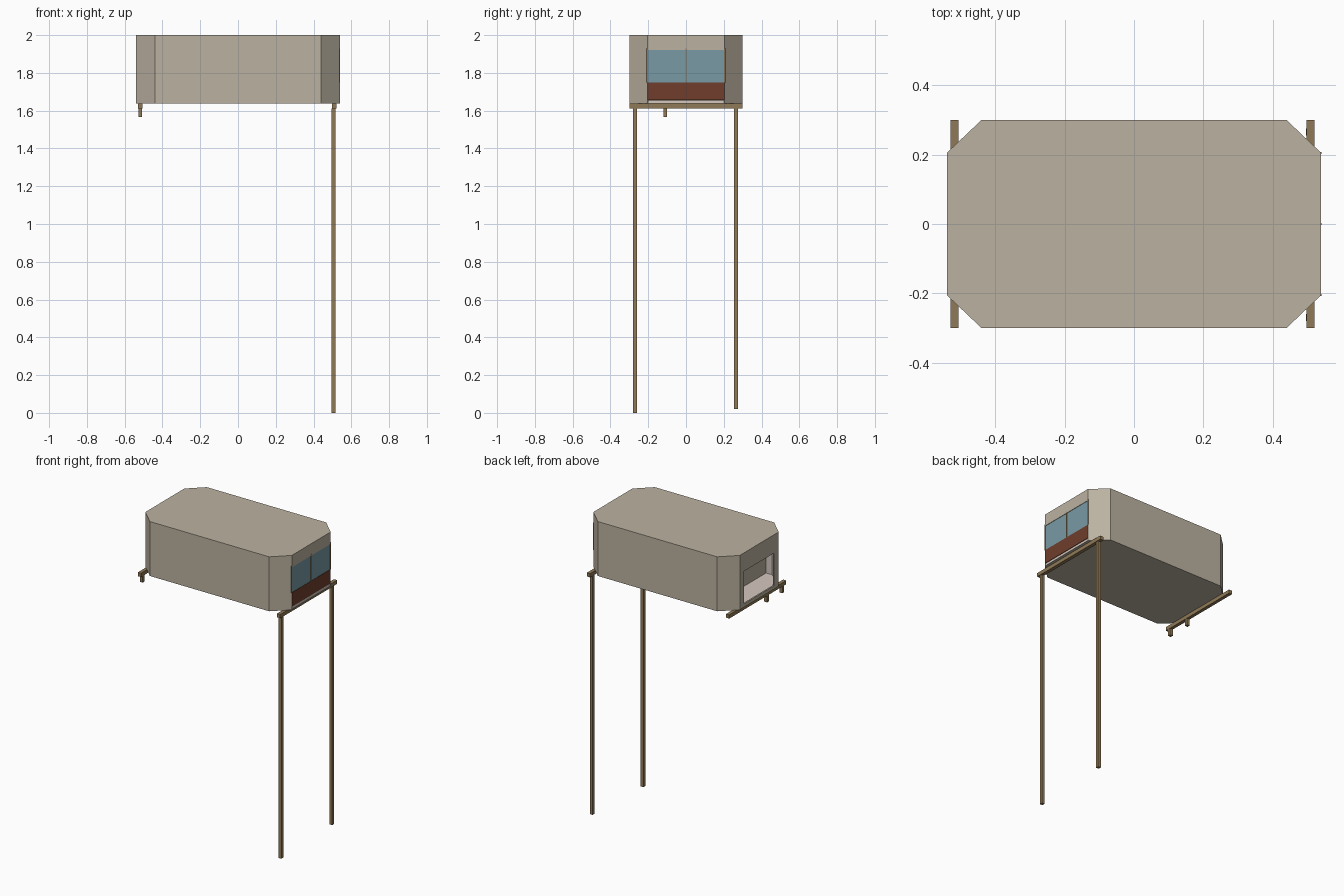
import bpy, bmesh
from mathutils import Vector

if "Cube" in bpy.data.objects:
    bpy.data.objects.remove(bpy.data.objects["Cube"])


def mat(name, rgb):
    m = bpy.data.materials.new(name)
    m.diffuse_color = (*rgb, 1)
    m.use_nodes = True
    m.node_tree.nodes["Principled BSDF"].inputs["Base Color"].default_value = m.diffuse_color
    return m


BEIGE = mat("beige_panel", (0.50, 0.445, 0.355))
CREAM = mat("cream_lining", (0.66, 0.58, 0.52))
GLASS = mat("blue_glass", (0.19, 0.32, 0.37))
BROWN = mat("red_brown", (0.16, 0.048, 0.024))
WOOD = mat("timber", (0.28, 0.195, 0.095))


def prism(name, outline, z0, z1, material):
    """Extrude a flat outline between two heights."""
    bm = bmesh.new()
    face = bm.faces.new([bm.verts.new((x, y, z0)) for x, y in outline])
    ext = bmesh.ops.extrude_face_region(bm, geom=[face])
    top = [v for v in ext["geom"] if isinstance(v, bmesh.types.BMVert)]
    bmesh.ops.translate(bm, verts=top, vec=(0, 0, z1 - z0))
    bmesh.ops.recalc_face_normals(bm, faces=bm.faces[:])
    me = bpy.data.meshes.new(name)
    bm.to_mesh(me)
    bm.free()
    me.materials.append(material)
    ob = bpy.data.objects.new(name, me)
    bpy.context.collection.objects.link(ob)
    return ob


def box(name, x, y, z, material):
    return prism(name, [(x[0], y[0]), (x[1], y[0]), (x[1], y[1]), (x[0], y[1])], *z, material)


def wall(name, a, b, z0, z1, material, inset=0.0, t=0.01):
    """Upright panel between two outline points, thickened towards the inside."""
    a, b = Vector(a), Vector(b)
    d = (b - a).normalized()
    n = Vector((-d.y, d.x))
    a, b = a + n * inset, b + n * inset
    return prism(name, [a, b, b + n * t, a + n * t], z0, z1, material)


L, W, CX, CY = 0.54, 0.30, 0.44, 0.205
Z0, Z1 = 1.64, 2.0
octagon = [(-CX, -W), (CX, -W), (L, -CY), (L, CY), (CX, W), (-CX, W), (-L, CY), (-L, -CY)]

# Roof, underside and lining of the floor
prism("roof", octagon, Z1 - 0.01, Z1, BEIGE)
prism("underside", octagon, Z0 - 0.003, Z0, BEIGE)
prism("floor", [(x * 0.995, y * 0.98) for x, y in octagon], Z0, 1.655, CREAM)

# Long sides and chamfered corners, lined inside
names = ["front_wall", "front_right_corner", None, "back_right_corner",
         "back_wall", "back_left_corner", None, "front_left_corner"]
for i, n in enumerate(names):
    if n:
        a, b = octagon[i], octagon[(i + 1) % 8]
        wall(n, a, b, Z0, Z1 - 0.01, BEIGE)
        wall(n + "_lining", a, b, Z0 + 0.015, Z1 - 0.01, CREAM, 0.01, 0.004)

# Left end: wall around an open hatch, with a partition behind it
HY, HZ0, HZ1 = 0.158, 1.66, 1.877
end = (-L, -L + 0.01)
box("hatch_lintel", end, (-CY, CY), (HZ1, Z1 - 0.01), BEIGE)
box("hatch_sill", end, (-HY, HY), (Z0, HZ0), BEIGE)
for s, n in ((-1, "front"), (1, "back")):
    box("hatch_jamb_" + n, end, sorted((s * HY, s * CY)), (Z0, HZ1), BEIGE)
box("partition", (-0.39, -0.38), (-W + 0.014, W - 0.014), (1.655, Z1 - 0.01), BEIGE)

# Right end: header, glazing, lower panel and slim timber bars
box("window_header", (L - 0.01, L), (-CY, CY), (1.92, Z1 - 0.01), BEIGE)
box("window_glass", (L - 0.01, L - 0.003), (-CY, CY), (1.75, 1.92), GLASS)
box("lower_panel", (L - 0.01, L - 0.001), (-CY, CY), (1.657, 1.75), BROWN)
for y, n in ((-CY, "front"), (0, "middle"), (CY, "back")):
    box("window_bar_" + n, (L - 0.006, L + 0.001), (y - 0.003, y + 0.003), (1.75, 1.93), WOOD)

# Cross beams under both ends
box("right_beam", (0.497, 0.521), (-W, W), (1.612, 1.637), WOOD)
box("left_beam", (-0.529, -0.506), (-W, W), (1.612, 1.637), WOOD)

# Tall legs on the right, short stubs on the left
for n, y, z in (("front", -0.27, 0.0), ("back", 0.265, 0.02)):
    box("leg_" + n, (0.496, 0.516), (y - 0.01, y + 0.01), (z, 1.612), WOOD)
for n, y in (("front", -0.27), ("middle", -0.11)):
    box("stub_" + n, (-0.528, -0.507), (y - 0.01, y + 0.01), (1.567, 1.612), WOOD)
